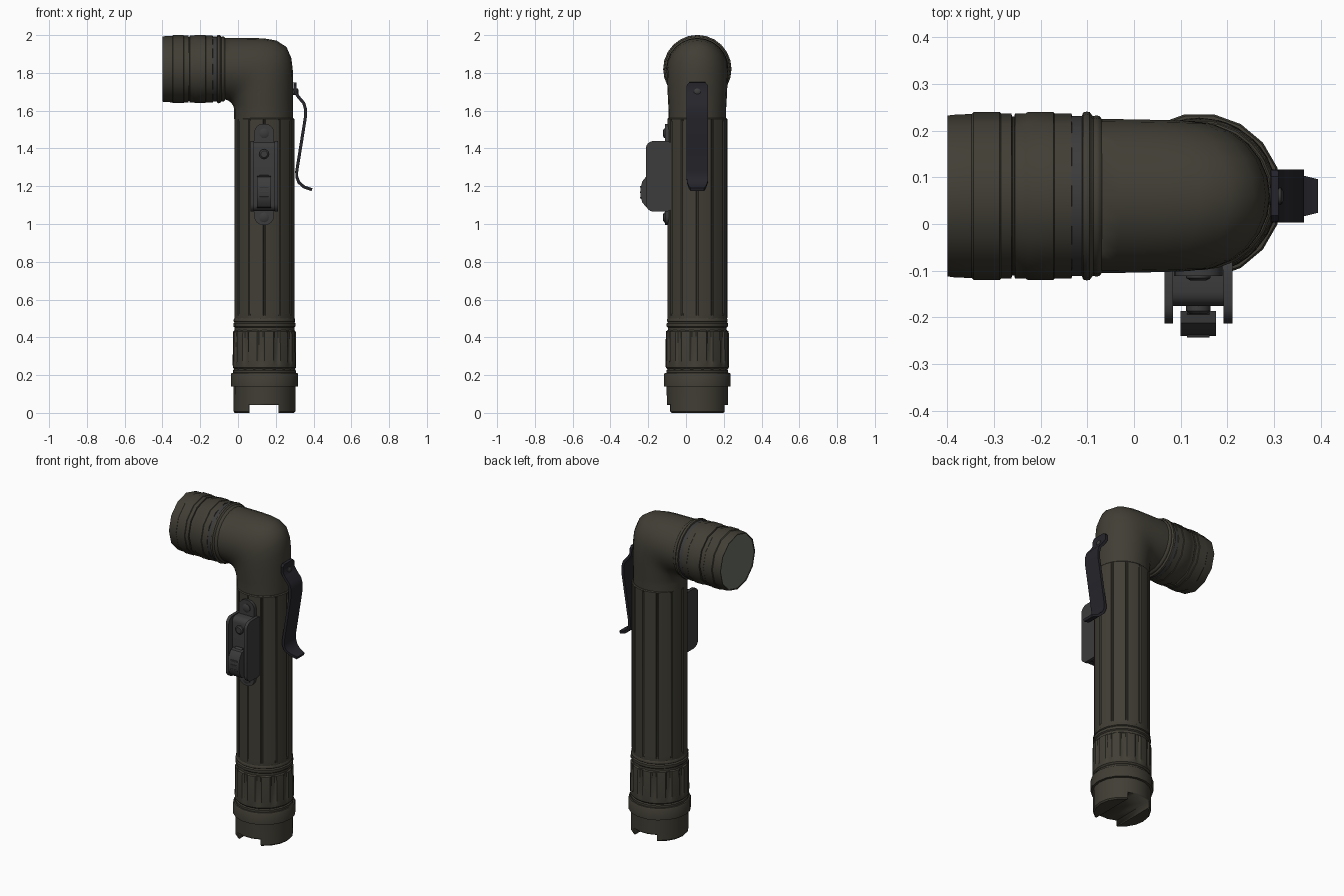
import bpy, bmesh
from math import sin, cos, pi, radians
from mathutils import Vector

if "Cube" in bpy.data.objects:
    bpy.data.objects.remove(bpy.data.objects["Cube"])

CX, CY, HZ = 0.14, 0.06, 1.82   # body axis x, shared y, head axis z
SX = 0.138                      # switch centre x


def material(name, rgb):
    m = bpy.data.materials.new(name)
    m.diffuse_color = (*rgb, 1)
    m.use_nodes = True
    m.node_tree.nodes["Principled BSDF"].inputs["Base Color"].default_value = m.diffuse_color
    return m


OLIVE = material("olive", (0.052, 0.048, 0.035))
GREY = material("dark_grey", (0.045, 0.045, 0.046))
BLACK = material("clip_black", (0.019, 0.018, 0.024))
GLASS = material("glass", (0.15, 0.165, 0.13))


def loft(name, rings, mat, angle=38):
    """Skin a list of equal-length closed rings and cap both ends."""
    bm = bmesh.new()
    vs = [[bm.verts.new(p) for p in ring] for ring in rings]
    n = len(vs[0])
    for a, b in zip(vs, vs[1:]):
        for i in range(n):
            j = (i + 1) % n
            bm.faces.new((a[i], a[j], b[j], b[i]))
    bm.faces.new(vs[0])
    bm.faces.new(vs[-1])
    bmesh.ops.recalc_face_normals(bm, faces=bm.faces[:])
    me = bpy.data.meshes.new(name)
    bm.to_mesh(me)
    bm.free()
    me.shade_smooth()
    me.set_sharp_from_angle(angle=radians(angle))
    me.materials.append(mat)
    ob = bpy.data.objects.new(name, me)
    bpy.context.collection.objects.link(ob)
    return ob


def ring_z(r, z, n, c=(CX, CY)):
    return [(c[0] + r * cos(2 * pi * i / n), c[1] + r * sin(2 * pi * i / n), z) for i in range(n)]


def ring_x(r, x, n=12):
    return [(x, CY + r * sin(2 * pi * i / n), HZ + r * cos(2 * pi * i / n)) for i in range(n)]


def ring_y(r, y, cx, cz, n=12):
    return [(cx + r * cos(2 * pi * i / n), y, cz + r * sin(2 * pi * i / n)) for i in range(n)]


def flute_ring(r, depth, z, count, steps):
    """Ring with grooves; steps = (fraction of pitch, share of depth)."""
    out = []
    for k in range(count):
        for f, d in steps:
            a = 2 * pi * (k + f) / count
            q = r - d * depth
            out.append((CX + q * cos(a), CY + q * sin(a), z))
    return out


def rounded(u0, u1, v0, v1, r, seg=4):
    pts = []
    for cu, cv, a0 in ((u1 - r, v1 - r, 0), (u0 + r, v1 - r, 90), (u0 + r, v0 + r, 180), (u1 - r, v0 + r, 270)):
        for i in range(seg + 1):
            a = radians(a0 + 90 * i / seg)
            pts.append((cu + r * cos(a), cv + r * sin(a)))
    return pts


def slab_x(name, outline, x0, x1, mat):
    return loft(name, [[(x, u, v) for u, v in outline] for x in (x0, x1)], mat)


def slab_y(name, outline, y0, y1, mat):
    return loft(name, [[(u, y, v) for u, v in outline] for y in (y0, y1)], mat)


# tail cap base with a slot cut across the bottom
base = loft("tail_base", [ring_z(r, z, 18) for r, z in
            ((0.157, 0), (0.164, 0.008), (0.164, 0.05), (0.165, 0.15))], OLIVE)
cutter = slab_x("slot_cutter", [(-0.3, -0.05), (0.4, -0.05), (0.4, 0.042), (-0.3, 0.042)], 0.06, 0.215, OLIVE)
cutter.hide_render = True
cutter.hide_set(True)
cut = base.modifiers.new("slot", "BOOLEAN")
cut.operation = "DIFFERENCE"
cut.object = cutter

# tail collar and upper beads
loft("tail_collar", [ring_z(r, z, 18) for r, z in
     ((0.16, 0.138), (0.178, 0.14), (0.178, 0.206), (0.174, 0.212), (0.16, 0.213))], OLIVE)
loft("cap_beads", [ring_z(r, z, 18) for r, z in
     ((0.166, 0.20), (0.166, 0.225), (0.160, 0.232), (0.158, 0.43), (0.158, 0.452), (0.165, 0.458),
      (0.165, 0.474), (0.158, 0.48), (0.163, 0.484), (0.163, 0.495), (0.157, 0.503))], OLIVE)

# grip section with wide scallops
GRIP = ((0, 0), (0.3, 0), (0.55, 0), (0.65, 1), (0.9, 1))
loft("cap_grip", [flute_ring(r, d, z, 12, GRIP) for r, d, z in
     ((0.158, 0, 0.23), (0.167, 0, 0.24), (0.168, 0.002, 0.255), (0.168, 0.009, 0.28),
      (0.167, 0.009, 0.42), (0.165, 0.006, 0.432), (0.156, 0, 0.438))], OLIVE, 30)

# fluted barrel
BARREL = ((0.08, 0), (0.5, 0), (0.92, 0), (0.96, 1), (1.04, 1))
loft("barrel", [flute_ring(r, d, z, 12, BARREL) for r, d, z in
     ((0.158, 0, 0.495), (0.159, 0, 0.515), (0.159, 0.006, 0.53), (0.159, 0.006, 1.54), (0.159, 0, 1.555),
      (0.154, 0, 1.56))], OLIVE, 30)

# elbow: elliptical sections turning about the inside corner
rings = []
px, pz, a, b, fil, N = -0.08, 1.60, 0.372, 0.385, 0.06, 24
for s in range(-1, 14):
    t = radians(max(0, min(90, s * 7.5)))
    dx, dz = cos(t), sin(t)
    outer = ((abs(dx) / a) ** 6 + (abs(dz) / b) ** 6) ** (-1 / 6)
    mid, half = (outer + fil) / 2, (outer - fil) / 2
    w = 0.152 + 0.013 * sin(t)
    drop = 0.045 if s < 0 else 0
    rings.append([(px + dx * (mid + half * cos(q)), CY + w * sin(q), pz - drop + dz * (mid + half * cos(q)))
                  for q in (2 * pi * i / N for i in range(N))])
loft("elbow", rings, OLIVE)

# head: neck beads, grey seal, stepped bezel, lens
loft("head_beads", [ring_x(r, x, 24) for r, x in
     ((0.164, -0.068), (0.171, -0.074), (0.173, -0.08), (0.171, -0.087), (0.173, -0.09),
      (0.18, -0.095), (0.181, -0.102), (0.179, -0.109), (0.166, -0.114))], OLIVE)
loft("head_seal", [ring_x(r, x, 24) for r, x in ((0.172, -0.10), (0.172, -0.135))], GREY)
loft("head_bezel", [ring_x(r, x) for r, x in
     ((0.17, -0.132), (0.177, -0.134), (0.177, -0.17), (0.180, -0.173), (0.180, -0.228), (0.177, -0.232),
      (0.177, -0.255), (0.170, -0.257), (0.170, -0.261), (0.177, -0.263), (0.177, -0.285), (0.180, -0.288),
      (0.180, -0.344), (0.176, -0.348), (0.174, -0.39), (0.172, -0.4), (0.166, -0.4), (0.165, -0.394))], OLIVE)
loft("lens", [ring_x(0.1655, x) for x in (-0.39, -0.397)], GLASS)

# switch: mounting plate with screws
slab_y("switch_plate", rounded(SX - 0.052, SX + 0.052, 0.995, 1.53, 0.045), -0.08, -0.112, GREY)
for i, z in enumerate((1.035, 1.48)):
    loft(f"plate_screw_{i}", [ring_y(r, y, SX, z) for r, y in
         ((0.026, -0.1), (0.026, -0.116), (0.017, -0.121))], GREY)

# switch guard walls and channel
for side, name in ((-1, "guard_left"), (1, "guard_right")):
    slab_x(name, rounded(-0.213, -0.065, 1.065, 1.44, 0.042), SX + side * 0.054, SX + side * 0.073, GREY)
slab_x("switch_channel", rounded(-0.176, -0.065, 1.07, 1.435, 0.03), SX - 0.055, SX + 0.055, GREY)

# signal button, slider stem and ribbed thumb slider
loft("signal_button", [ring_y(r, y, SX, 1.37) for r, y in
     ((0.026, -0.17), (0.026, -0.186), (0.018, -0.193))], GREY)
slab_x("slider_stem", rounded(-0.195, -0.17, 1.09, 1.26, 0.01), SX - 0.024, SX + 0.024, GREY)
thumb = [(-0.187, 1.085), (-0.212, 1.09), (-0.232, 1.115), (-0.240, 1.145), (-0.240, 1.19),
         (-0.232, 1.225), (-0.212, 1.25), (-0.187, 1.255)]
slab_x("thumb_slider", thumb, SX - 0.038, SX + 0.038, GREY)
for i in range(3):
    z = 1.14 + 0.028 * i
    slab_x(f"slider_rib_{i}", rounded(-0.243, -0.23, z - 0.005, z + 0.005, 0.003, 2), SX - 0.024, SX + 0.024, GREY)

# spring clip: bent strip, points are (x, z, half width)
path = [(0.302, 1.75, 0.042), (0.301, 1.735, 0.056), (0.303, 1.70, 0.057), (0.318, 1.675, 0.057),
        (0.348, 1.64, 0.057), (0.357, 1.61, 0.057), (0.356, 1.56, 0.057), (0.332, 1.41, 0.057),
        (0.311, 1.28, 0.057), (0.311, 1.25, 0.057), (0.322, 1.22, 0.055), (0.35, 1.196, 0.046), (0.392, 1.182, 0.036)]
rings = []
for i, (x, z, w) in enumerate(path):
    p0, p1 = path[max(i - 1, 0)], path[min(i + 1, len(path) - 1)]
    d = Vector((p1[0] - p0[0], p1[1] - p0[1])).normalized() * 0.008
    nx, nz = -d.y, d.x
    rings.append([(x + s * nx, CY + k * w, z + s * nz) for s, k in ((-1, -1), (1, -1), (1, 1), (-1, 1))])
loft("belt_clip", rings, BLACK, 35)

# clip rivet
loft("clip_rivet", [[(x, CY + r * cos(2 * pi * i / 12), 1.70 + r * sin(2 * pi * i / 12)) for i in range(12)]
     for r, x in ((0.018, 0.28), (0.018, 0.315), (0.011, 0.32))], GREY)
